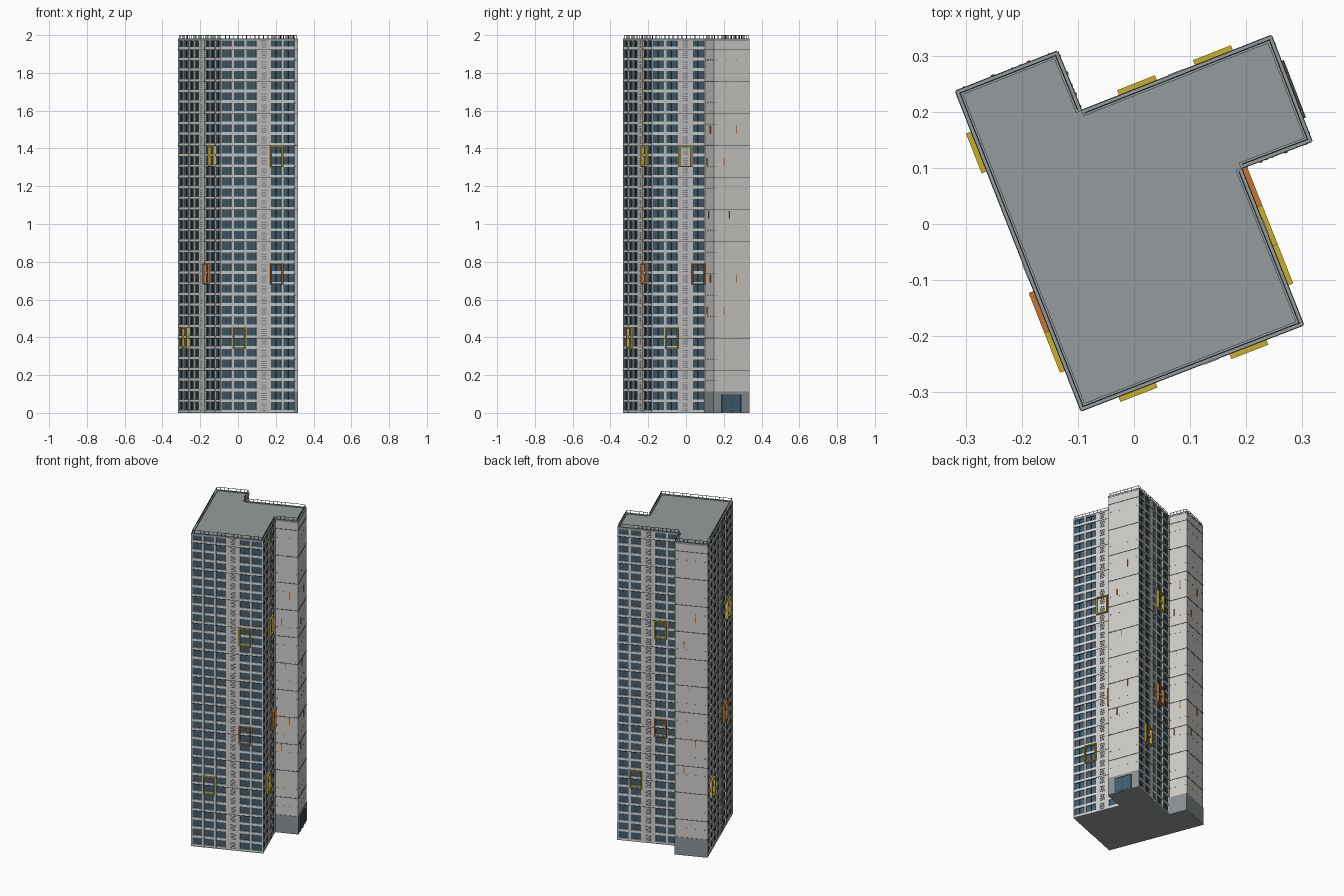
import bpy, bmesh
from mathutils import Vector

if "Cube" in bpy.data.objects:
    bpy.data.objects.remove(bpy.data.objects["Cube"])

# Footprint, counter-clockwise, and what each wall carries (bays, 0 = blank wall)
PTS = [Vector(p) for p in [(-.318, .237), (-.094, -.333), (.302, -.180), (.191, .100),
                           (.317, .148), (.245, .336), (-.094, .202), (-.137, .308)]]
BAYS = [8, 6, 4, 0, 0, 5, 0, 0]
FLOORS, TOP = 35, 1.98
H = TOP / FLOORS
SKIN = 0.006


def material(name, *rgb):
    m = bpy.data.materials.new(name)
    m.diffuse_color = (*rgb, 1)
    m.use_nodes = True
    m.node_tree.nodes["Principled BSDF"].inputs["Base Color"].default_value = m.diffuse_color
    return m


GLASS = material("blue glass", .050, .115, .165)
WALL = material("pale concrete", .62, .61, .59)
TRIM = material("white trim", .70, .70, .69)
GREY = material("grey plinth", .26, .29, .30)
ROOF = material("roof grey", .30, .33, .34)
DARK = material("dark metal", .06, .065, .065)
YELLOW = material("yellow", .60, .43, .02)
ORANGE = material("orange", .58, .18, .03)


class Wall:
    def __init__(self, i):
        self.a = PTS[i]
        d = PTS[(i + 1) % len(PTS)] - self.a
        self.length = d.length
        self.t = d.normalized()
        self.n = Vector((self.t.y, -self.t.x))
        self.bays = BAYS[i]
        self.bay = self.length / max(1, self.bays)

    def point(self, s, d, z):
        p = self.a + self.t * s + self.n * d
        return (p.x, p.y, z)


WALLS = [Wall(i) for i in range(len(PTS))]
GLAZED = [w for w in WALLS if w.bays]
BLANK = [w for w in WALLS if not w.bays]


class Part:
    """Collects wall-aligned boxes into one named object."""
    def __init__(self, name, mat):
        self.name, self.mat, self.bm = name, mat, bmesh.new()

    def box(self, w, s0, s1, d0, d1, z0, z1):
        v = [self.bm.verts.new(w.point(s, d, z)) for z in (z0, z1)
             for s, d in ((s0, d0), (s0, d1), (s1, d1), (s1, d0))]
        for f in ((3, 2, 1, 0), (4, 5, 6, 7), (0, 1, 5, 4), (1, 2, 6, 5), (2, 3, 7, 6), (3, 0, 4, 7)):
            self.bm.faces.new([v[i] for i in f])

    def prism(self, pts, z0, z1):
        lo = [self.bm.verts.new((p.x, p.y, z0)) for p in pts]
        hi = [self.bm.verts.new((p.x, p.y, z1)) for p in pts]
        self.bm.faces.new(lo[::-1])
        self.bm.faces.new(hi)
        for i in range(len(pts)):
            j = (i + 1) % len(pts)
            self.bm.faces.new((lo[i], lo[j], hi[j], hi[i]))

    def done(self):
        bmesh.ops.recalc_face_normals(self.bm, faces=self.bm.faces)
        me = bpy.data.meshes.new(self.name)
        self.bm.to_mesh(me)
        self.bm.free()
        me.materials.append(self.mat)
        bpy.context.collection.objects.link(bpy.data.objects.new(self.name, me))


def inset(d):
    return [p - (WALLS[i].n + WALLS[i - 1].n) * d for i, p in enumerate(PTS)]


# Glazed core, base and roof slabs
core = Part("glazed_core", GLASS)
core.prism(inset(SKIN), .004, TOP - .01)
core.done()
for name, z0, z1 in (("base_slab", 0, .006), ("roof_slab", TOP - .012, TOP - .002)):
    slab = Part(name, ROOF)
    slab.prism(PTS, z0, z1)
    slab.done()

# Floor bands and piers around the windows
bands, piers = Part("floor_bands", TRIM), Part("window_piers", WALL)
mullions = Part("window_mullions", DARK)
strips, louvres = Part("service_strips", WALL), Part("louvres", GREY)
for w in GLAZED:
    for k in range(FLOORS):
        bands.box(w, 0, w.length, -SKIN, 0, k * H, k * H + .015)
    for b in range(w.bays + 1):
        c = b * w.bay
        piers.box(w, max(0, c - .006), min(w.length, c + .006), -SKIN, .001, 0, TOP - .005)
    for b in range(w.bays):
        s = b * w.bay
        if b == w.bays // 2:
            # Solid strip with slatted louvres on each floor
            strips.box(w, s, s + w.bay, -SKIN, .0005, 0, TOP - .005)
            for k in range(FLOORS):
                for j in range(4):
                    z = k * H + .011 + j * .011
                    louvres.box(w, s + w.bay * .3, s + w.bay * .7, 0, .003, z, z + .005)
        else:
            c = s + w.bay * .5
            mullions.box(w, c - .0012, c + .0012, -SKIN, -.002, 0, TOP - .01)
for p in (bands, piers, mullions, strips, louvres):
    p.done()

# Blank walls with plinth, bolts and small markers
panels, plinth, bolts = Part("blank_walls", WALL), Part("plinth", GREY), Part("wall_bolts", DARK)
marks, slots = Part("orange_markers", ORANGE), Part("dark_slots", GREY)
for w in BLANK:
    L = w.length
    panels.box(w, 0, L, -SKIN, 0, 0, TOP - .005)
    plinth.box(w, 0, L, -SKIN, .002, 0, 2 * H)
    for k in range(3, FLOORS, 2):
        for f in (.08, .36, .64, .92):
            bolts.box(w, L * f - .0015, L * f + .0015, 0, .003, k * H, k * H + .003)
    for f, z in ((.28, .54), (.28, 1.33), (.63, .71), (.63, 1.5)):
        marks.box(w, L * f - .003, L * f + .003, 0, .004, z - .02, z + .02)
    slots.box(w, L * .44 - .002, L * .44 + .002, 0, .003, 1.03, 1.07)
for p in (panels, plinth, bolts, marks, slots):
    p.done()

# Entrance on the right-hand blank wall
door_wall = WALLS[4]
door, door_frame = Part("entrance_glass", GLASS), Part("entrance_frame", DARK)
door.box(door_wall, .045, .152, 0, .004, .006, .095)
for s in (.043, .097, .150):
    door_frame.box(door_wall, s, s + .003, 0, .006, 0, .097)
door_frame.box(door_wall, .043, .153, 0, .006, .094, .097)
door.done()
door_frame.done()

# Joint lines every three floors
joints = Part("joint_lines", DARK)
for w in WALLS:
    for k in range(4, FLOORS, 3):
        joints.box(w, 0, w.length, -.001, .002, k * H - .001, k * H + .001)
joints.done()

# Projecting frames, two floors high: (wall, bay, floor)
FRAMES = {
    "yellow_frames": (YELLOW, [(0, 1, 6), (0, 6, 23), (1, 1, 6), (1, 4, 23),
                               (2, 1, 6), (2, 2, 23), (5, 1, 6), (5, 3, 23)]),
    "orange_frames": (ORANGE, [(0, 5, 12), (1, 4, 12), (2, 3, 12), (5, 3, 12)]),
}
for name, (mat, places) in FRAMES.items():
    part, t = Part(name, mat), .007
    for wi, b, k in places:
        w = WALLS[wi]
        s0, s1, z0, z1 = b * w.bay, (b + 1) * w.bay, k * H, (k + 2) * H
        for a, c in ((s0, s0 + t), (s1 - t, s1)):
            part.box(w, a, c, -.002, .011, z0, z1)
        for a, c in ((z0, z0 + t), (z1 - t, z1)):
            part.box(w, s0 + t, s1 - t, -.002, .011, a, c)
    part.done()

# Parapet rim and roof railing
rim, rail = Part("parapet_rim", ROOF), Part("roof_railing", DARK)
for w in WALLS:
    rim.box(w, 0, w.length, -.010, .001, TOP - .008, TOP + .002)
    rail.box(w, .004, w.length - .004, -.0065, -.0045, 1.998, 2.0)
    n = round(w.length / .025)
    for i in range(n + 1):
        s = .005 + (w.length - .01) * i / n
        rail.box(w, s - .001, s + .001, -.0065, -.0045, TOP, 1.999)
rim.done()
rail.done()
